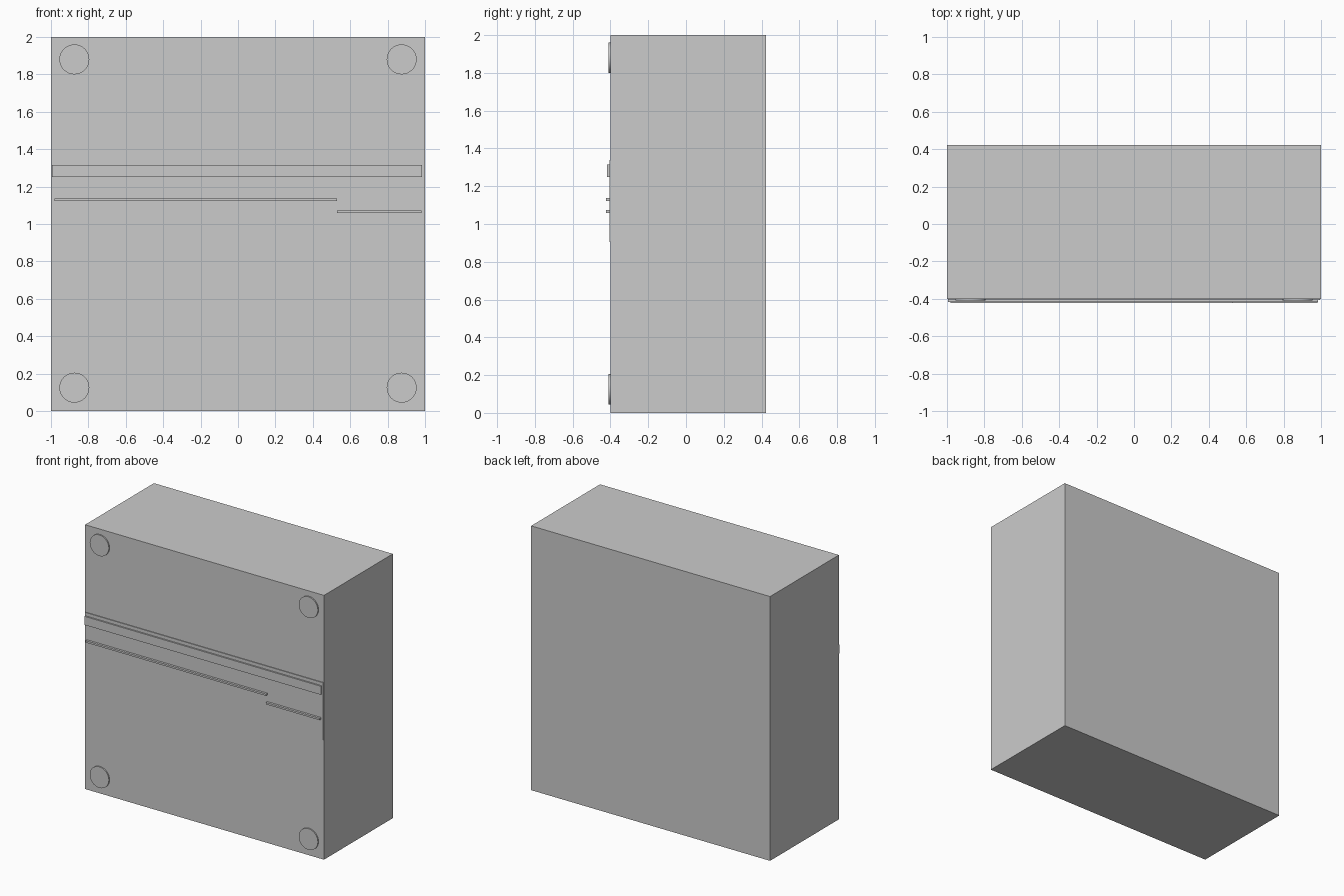
import bpy, math

if "Cube" in bpy.data.objects:
    bpy.data.objects.remove(bpy.data.objects["Cube"])


def box(name, x0, x1, y0, y1, z0, z1):
    bpy.ops.mesh.primitive_cube_add(
        size=1, location=((x0 + x1) / 2, (y0 + y1) / 2, (z0 + z1) / 2))
    ob = bpy.context.object
    ob.name = name
    ob.scale = (x1 - x0, y1 - y0, z1 - z0)
    bpy.ops.object.transform_apply(location=False, rotation=False, scale=True)
    return ob


FACE = -0.40     # front face of the body
PANEL = -0.406   # front face of the thin panels

# Main case
box("body", -1, 1, FACE, 0.423, 0, 2)

# Thin front panel, split near the left end
box("left_panel", -0.995, -0.835, PANEL, FACE, 0.905, 1.34)
box("main_panel", -0.835, 0.995, PANEL, FACE, 0.905, 1.34)

# Raised band across the panel
box("band", -0.995, 0.985, -0.417, PANEL, 1.25, 1.315)

# Two slim offset rails
box("long_rail", -0.98, 0.53, -0.423, PANEL, 1.123, 1.137)
box("short_rail", 0.53, 0.98, -0.423, PANEL, 1.059, 1.073)

# Round corner caps
for side, x in (("left", -0.875), ("right", 0.875)):
    for level, z in (("lower", 0.125), ("upper", 1.88)):
        bpy.ops.mesh.primitive_cylinder_add(
            vertices=32, radius=0.08, depth=0.01,
            location=(x, FACE - 0.004, z), rotation=(math.pi / 2, 0, 0))
        cap = bpy.context.object
        cap.name = f"{level}_{side}_cap"
        bpy.ops.object.shade_smooth_by_angle()
